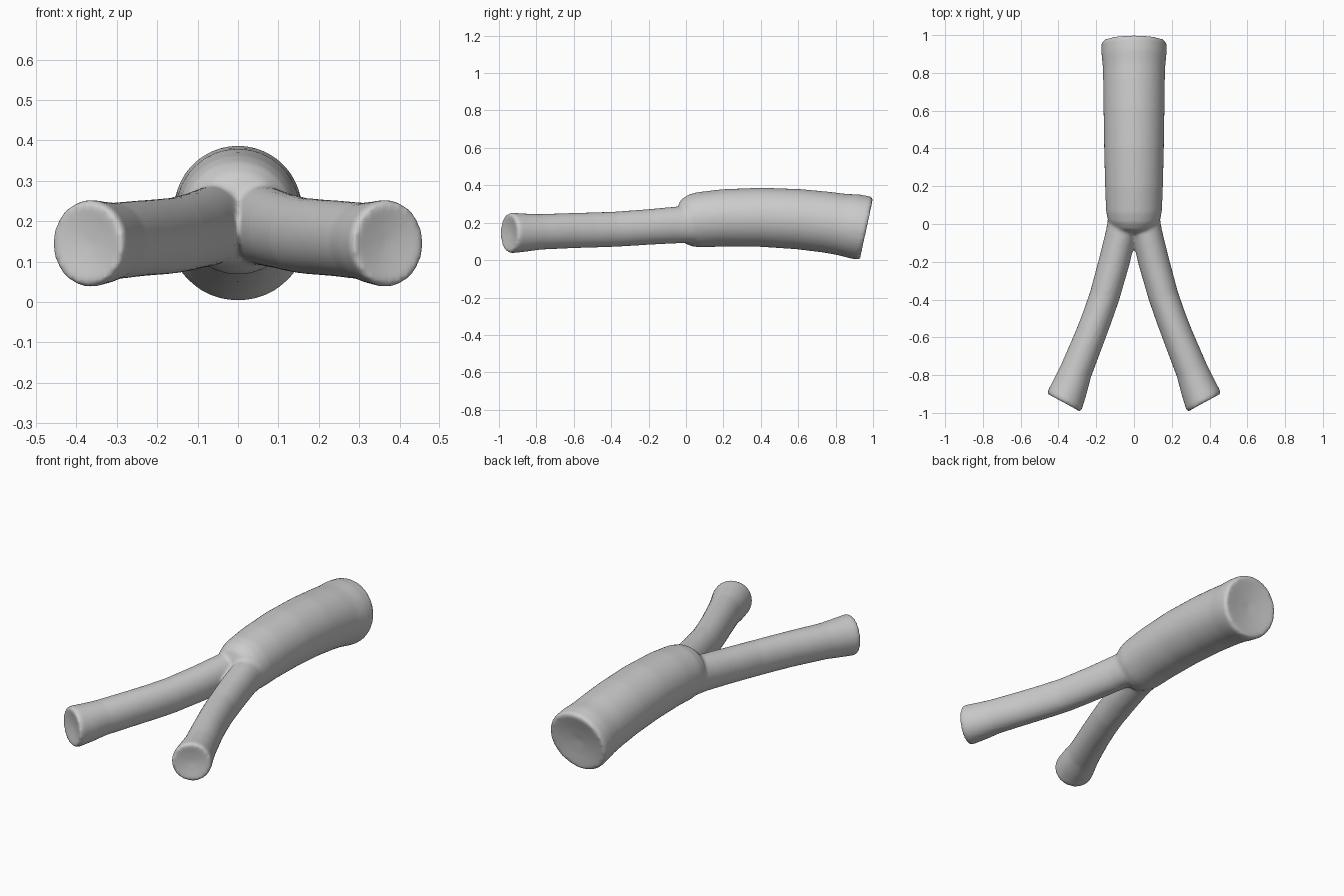
import bpy
import bmesh
import math
from mathutils import Vector

default = bpy.data.objects.get("Cube")
if default:
    bpy.data.objects.remove(default)

SIDES = 48


def add_tube(bm, stations, end_dir, dimple):
    """Sweep elliptical rings along (x, y, z, half width, half height) stations."""
    centres = [Vector(s[:3]) for s in stations]
    rings = []
    for i, (c, s) in enumerate(zip(centres, stations)):
        along = centres[min(i + 1, len(centres) - 1)] - centres[max(i - 1, 0)]
        if i >= len(centres) - 2:
            along = Vector(end_dir)
        along.normalize()
        across = along.cross(Vector((0, 0, 1))).normalized()
        up = across.cross(along)
        ring = []
        for k in range(SIDES):
            a = math.tau * k / SIDES
            ring.append(bm.verts.new(c + across * (s[3] * math.cos(a)) + up * (s[4] * math.sin(a))))
        rings.append(ring)
    # Shallow dished cut at the outer end
    inward = -Vector(end_dir).normalized() * dimple
    last = centres[-1]
    rings.append([bm.verts.new(last + (v.co - last) * 0.5 + inward * 0.6) for v in rings[-1]])
    for lower, upper in zip(rings, rings[1:]):
        for k in range(SIDES):
            n = (k + 1) % SIDES
            bm.faces.new((lower[k], lower[n], upper[n], upper[k]))
    bm.faces.new(rings[0])
    tip = bm.verts.new(last + inward)
    for k in range(SIDES):
        bm.faces.new((rings[-1][k], rings[-1][(k + 1) % SIDES], tip))


bm = bmesh.new()

# Thick trunk with a rounded front and a flared, tilted back end: y, z, radius
trunk = [(-0.055, 0.205, 0.03), (-0.045, 0.205, 0.075), (-0.02, 0.206, 0.115),
         (0.02, 0.21, 0.138), (0.07, 0.215, 0.148), (0.2, 0.226, 0.153),
         (0.4, 0.229, 0.158), (0.6, 0.219, 0.161), (0.75, 0.203, 0.163),
         (0.83, 0.191, 0.165), (0.9, 0.181, 0.172), (0.952, 0.171, 0.173),
         (0.967, 0.168, 0.164)]
add_tube(bm, [(0, y, z, r, r) for y, z, r in trunk], (0, 0.977, -0.21), 0.02)

# Two thinner limbs with flared ends: x, y, z, half width, half height
limb = [(0.05, 0.06, 0.19, 0.08, 0.098), (0.068, -0.05, 0.188, 0.082, 0.098),
        (0.105, -0.2, 0.177, 0.082, 0.095), (0.155, -0.38, 0.165, 0.08, 0.094),
        (0.197, -0.5, 0.161, 0.08, 0.094), (0.235, -0.6, 0.158, 0.081, 0.094),
        (0.308, -0.78, 0.151, 0.086, 0.095), (0.338, -0.86, 0.147, 0.095, 0.102),
        (0.366, -0.932, 0.145, 0.103, 0.108), (0.373, -0.948, 0.145, 0.098, 0.102)]
for side in (-1, 1):
    add_tube(bm, [(side * x, y, z, w, h) for x, y, z, w, h in limb],
             (side * 0.48, -0.88, 0), 0.015)

bmesh.ops.recalc_face_normals(bm, faces=bm.faces)
mesh = bpy.data.meshes.new("forked_branch")
bm.to_mesh(mesh)
bm.free()
branch = bpy.data.objects.new("forked_branch", mesh)
bpy.context.collection.objects.link(branch)

# Plain grey surface
grey = bpy.data.materials.new("plain_grey")
grey.use_nodes = True
colour = (0.6, 0.6, 0.6, 1)
grey.diffuse_color = colour
grey.node_tree.nodes["Principled BSDF"].inputs["Base Color"].default_value = colour
mesh.materials.append(grey)

# Fuse the three tubes and soften the joint and rims
fuse = branch.modifiers.new("fuse", "REMESH")
fuse.mode = "VOXEL"
fuse.voxel_size = 0.01
fuse.use_smooth_shade = True
soften = branch.modifiers.new("soften", "SMOOTH")
soften.factor = 0.5
soften.iterations = 6
